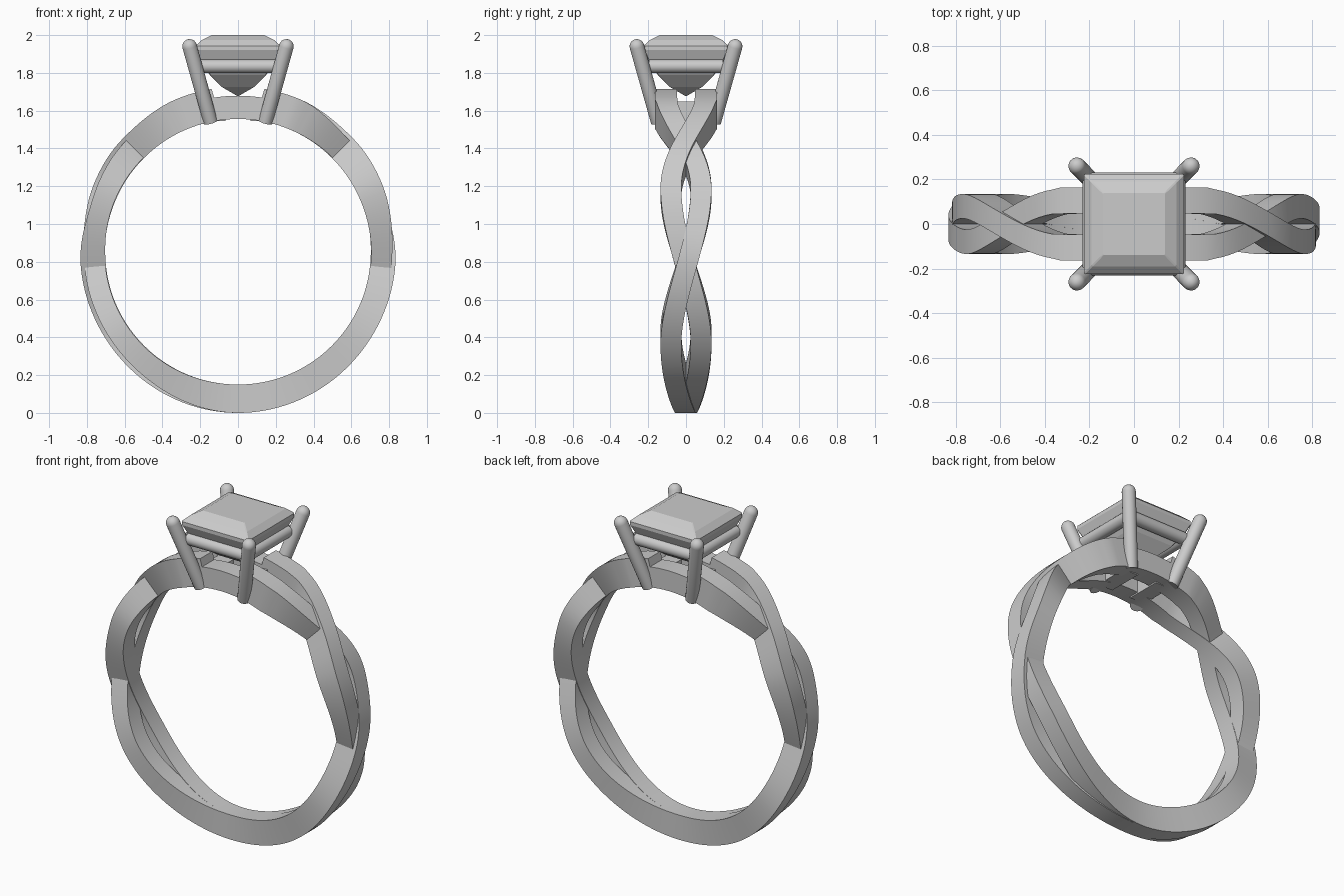
import bpy, bmesh
from math import sin, cos, radians
from mathutils import Vector

if "Cube" in bpy.data.objects:
    bpy.data.objects.remove(bpy.data.objects["Cube"])

CZ = 0.853          # height of the finger-hole centre


def ease(keys, a):
    """Smooth interpolation through (angle, value) keys."""
    for (a0, v0), (a1, v1) in zip(keys, keys[1:]):
        if a <= a1:
            t = (a - a0) / (a1 - a0)
            return v0 + (v1 - v0) * t * t * (3 - 2 * t)
    return keys[-1][1]


def make(name, bm, smooth=None):
    bmesh.ops.recalc_face_normals(bm, faces=bm.faces)
    me = bpy.data.meshes.new(name)
    bm.to_mesh(me)
    bm.free()
    ob = bpy.data.objects.new(name, me)
    bpy.context.collection.objects.link(ob)
    if smooth:
        bpy.ops.object.select_all(action='DESELECT')
        ob.select_set(True)
        bpy.context.view_layer.objects.active = ob
        bpy.ops.object.shade_smooth_by_angle(angle=radians(smooth))
    return ob


def skin(bm, rings, closed=False):
    """Bridge equal-length vertex rings with quads."""
    n = len(rings[0])
    pairs = list(zip(rings, rings[1:])) + ([(rings[-1], rings[0])] if closed else [])
    for a, b in pairs:
        for i in range(n):
            j = (i + 1) % n
            bm.faces.new((a[i], a[j], b[j], b[i]))


# Band strands: angle is measured from the top of the ring
SWAY = [(0, .107), (20, .106), (66, -.08), (126, .08), (180, .004)]
OUTER = [(0, .875), (20, .872), (45, .855), (80, .835), (110, .837), (180, .853)]
SINK_RIGHT = [(0, 0), (66, 0), (95, -.02), (135, -.02), (180, 0)]
SINK_LEFT = [(0, 0), (22, 0), (45, -.02), (70, -.02), (95, 0), (180, 0)]


def strand(name, s):
    bm = bmesh.new()
    rings = []
    angles = [a * 2.5 for a in range(-72, 72)]
    angles = sorted(set(angles + [-9.2, -8.8, 8.8, 9.2]))
    for a in angles:
        m = abs(a)
        y = ease(SWAY, m)
        sink = ease(SINK_RIGHT if a > 0 else SINK_LEFT, m)
        r1 = ease(OUTER, m) + sink
        if m < 9:                       # notch under the stone
            r1 = .826
        r0 = .703 - sink * .15
        w = .059 if m < 25 else .055
        t = radians(a)
        rings.append([bm.verts.new((s * r * sin(t), s * (y + d), CZ + r * cos(t)))
                      for r, d in ((r0, -w), (r1, -w), (r1, w), (r0, w))])
    skin(bm, rings, True)
    make(name, bm, 30)


strand("band_strand_back", 1)
strand("band_strand_front", -1)


# Cross bars closing the square base of the setting
for side, s in (("right", 1), ("left", -1)):
    bm = bmesh.new()
    bmesh.ops.create_cube(bm, size=1)
    for v in bm.verts:
        v.co = Vector((s * .115 + v.co.x * .1, v.co.y * .22, 1.597 + v.co.z * .105))
    make("base_bar_" + side, bm)


def rod(name, p, q, r0, r1, dome=True, n=20):
    """Round rod from p to q with an optional domed tip."""
    p, q = Vector(p), Vector(q)
    d = (q - p).normalized()
    u = d.orthogonal().normalized()
    v = d.cross(u)
    stations = [(p, r0), (q, r1)]
    if dome:
        stations += [(q + d * r1 * sin(radians(k)), r1 * cos(radians(k)))
                     for k in (18, 36, 54, 72, 85)]
    bm = bmesh.new()
    rings = [[bm.verts.new(c + r * (u * cos(radians(360 * i / n)) + v * sin(radians(360 * i / n))))
              for i in range(n)] for c, r in stations]
    skin(bm, rings)
    bm.faces.new(rings[0])
    bm.faces.new(rings[-1])
    make(name, bm, 40)


# Four prongs and the square gallery rail between them
for sx, xn in ((1, "right"), (-1, "left")):
    for sy, yn in ((1, "back"), (-1, "front")):
        rod(f"prong_{yn}_{xn}", (sx * .145, sy * .148, 1.54),
            (sx * .256, sy * .26, 1.94), .038, .039)
G, GZ = .195, 1.835
corners = [(-G, -G, GZ), (G, -G, GZ), (G, G, GZ), (-G, G, GZ)]
for i, nm in enumerate(("front", "right", "back", "left")):
    rod("gallery_rail_" + nm, corners[i], corners[(i + 1) % 4], .036, .036, False)


# Square-cut stone: stacked square rings from table to culet
bm = bmesh.new()
profile = [(.14, 2.0), (.19, 1.975), (.225, 1.943), (.225, 1.922), (.2, 1.865),
           (.15, 1.79), (.085, 1.725), (.004, 1.678)]
rings = []
for h, z in profile:
    c = h * .97                         # slightly clipped corners
    rings.append([bm.verts.new((x, y, z)) for x, y in
                  ((-c, -h), (c, -h), (h, -c), (h, c), (c, h), (-c, h), (-h, c), (-h, -c))])
skin(bm, rings)
bm.faces.new(rings[0])
bm.faces.new(rings[-1])
make("stone", bm)
